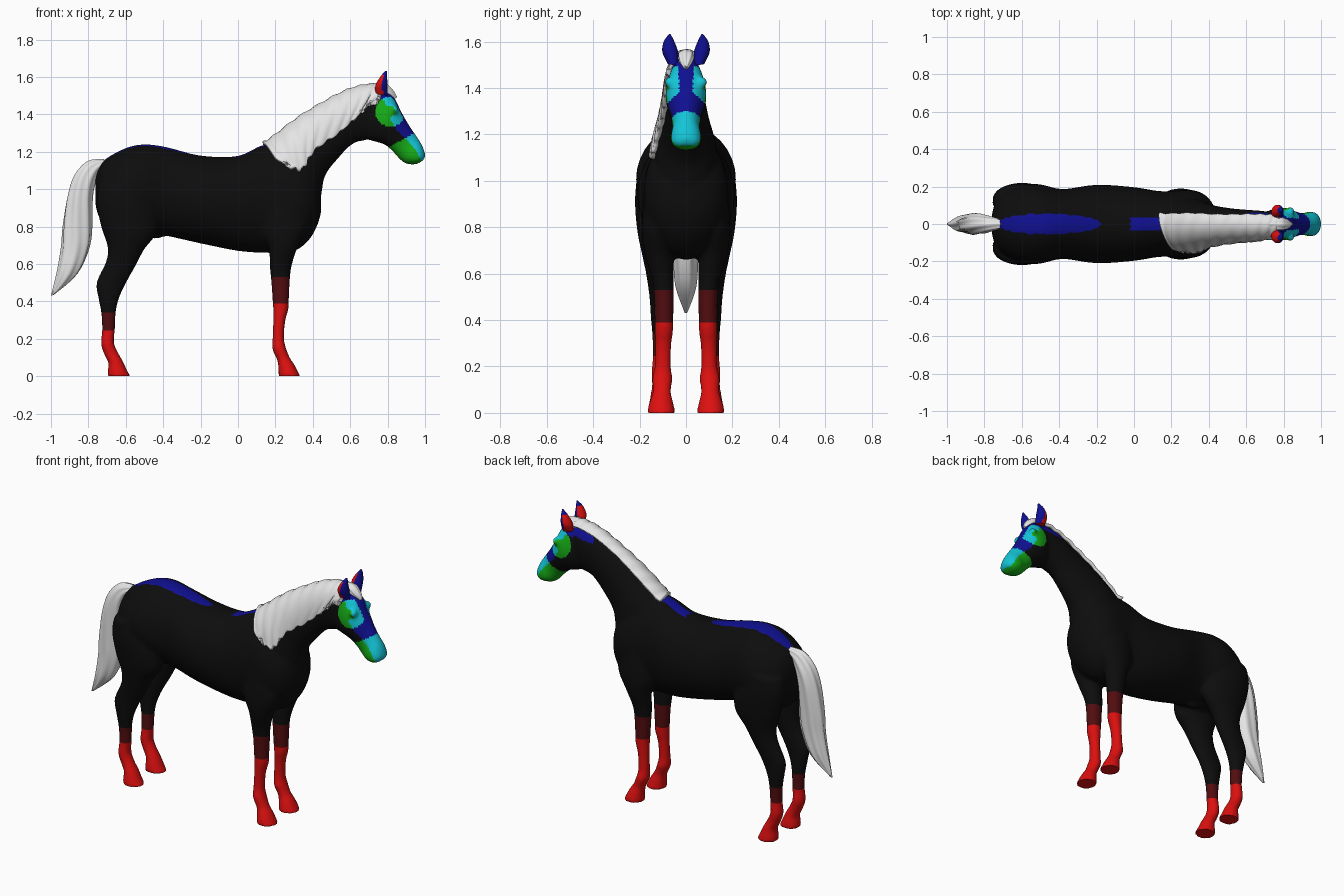
import bpy
import bmesh
from math import cos, sin, pi, sqrt, hypot, radians
from mathutils import Matrix, Vector
from mathutils.bvhtree import BVHTree

cube = bpy.data.objects.get("Cube")
if cube:
    bpy.data.objects.remove(cube, do_unlink=True)


def material(name, *rgb):
    mat = bpy.data.materials.new(name)
    mat.use_nodes = True
    mat.diffuse_color = (*rgb, 1)
    shader = mat.node_tree.nodes["Principled BSDF"]
    shader.inputs["Base Color"].default_value = (*rgb, 1)
    shader.inputs["Roughness"].default_value = 0.7
    return mat


PALETTE = [
    material("black coat", .004, .004, .004),
    material("red sock", .72, .005, .005),
    material("dark red band", .085, .004, .005),
    material("deep blue", .005, .005, .29),
    material("cyan patch", .007, .56, .68),
    material("green patch", .008, .41, .008),
    material("white hair", .78, .78, .78),
]
BLACK, RED, DARK, BLUE, CYAN, GREEN, WHITE = range(len(PALETTE))


def smooth_path(points, steps):
    """Catmull-Rom interpolation of tuples of any length."""
    ends = [points[0], *points, points[-1]]
    path = []
    for p, q, r, s in zip(ends, ends[1:], ends[2:], ends[3:]):
        for k in range(steps):
            t = k / steps
            path.append([.5 * (2 * b + (c - a) * t + (2 * a - 5 * b + 4 * c - d) * t * t
                               + (3 * b - a - 3 * c + d) * t ** 3)
                         for a, b, c, d in zip(p, q, r, s)])
    return path + [list(points[-1])]


def loft(bm, sections, side=1, sides=32, strands=0.0, steps=4):
    """Each section: top x, top z, bottom x, bottom z, half width, centre y."""
    rings = []
    for i, (ax, az, bx, bz, half, mid) in enumerate(smooth_path(sections, steps)):
        ring = []
        for k in range(sides):
            a = 2 * pi * k / sides
            r = 1 + strands * cos(7 * a + i * .25)
            u, v = cos(a) * r / 2, sin(a) * r
            ring.append(bm.verts.new(((ax + bx) / 2 + (ax - bx) * u,
                                      side * (mid + half * v),
                                      (az + bz) / 2 + (az - bz) * u)))
        rings.append(ring)
    for one, two in zip(rings, rings[1:]):
        for k in range(sides):
            n = (k + 1) % sides
            bm.faces.new((one[k], one[n], two[n], two[k]))
    bm.faces.new(rings[0])
    bm.faces.new(rings[-1])


def centred(sections):
    return [(*s, 0) for s in sections]


def make(name, bm, rule):
    """Turn a bmesh into an object, colouring each face by rule(centre, normal)."""
    bmesh.ops.recalc_face_normals(bm, faces=bm.faces)
    bm.normal_update()
    for f in bm.faces:
        f.material_index = rule(f.calc_center_median(), f.normal)
    mesh = bpy.data.meshes.new(name)
    for mat in PALETTE:
        mesh.materials.append(mat)
    bm.to_mesh(mesh)
    obj = bpy.data.objects.new(name, mesh)
    bpy.context.collection.objects.link(obj)
    return obj


def coat(c, n):
    x, y, z = c
    # socks
    if z < .6:
        low, high = (.39, .53) if x > 0 else (.245, .34)
        return RED if z < low else DARK if z < high else BLACK
    # face
    if x > .7 and z > 1.1:
        facing = n.x * .87 + n.z * .49
        muzzle = .49 * x - .87 * z > -.67
        eye = hypot(x - .815, z - 1.415) < .08 and abs(y) > .03
        if muzzle or eye:
            return CYAN if facing > .25 else GREEN
        if facing > .25 and x > .74:
            return BLUE
    # poll, croup and withers
    if z > 1.47 and x > .6 and n.z > .3:
        return BLUE
    if z > 1.1 and n.z > .3:
        croup = max(0, 1 - ((x + .46) / .28) ** 2)
        if abs(y) < .055 * sqrt(croup) or (-.02 < x < .16 and abs(y) < .035):
            return BLUE
    return BLACK


# barrel: x, top, bottom, half width
barrel = [(-.762, 1.06, .92, .03), (-.75, 1.10, .87, .09), (-.71, 1.16, .80, .16),
          (-.6, 1.22, .78, .21), (-.5, 1.24, .77, .212), (-.38, 1.225, .75, .187),
          (-.2, 1.18, .71, .21), (0, 1.178, .67, .197), (.15, 1.24, .66, .175),
          (.3, 1.2, .67, .183), (.38, 1.13, .73, .155), (.425, 1.05, .81, .1),
          (.445, .99, .88, .03)]
neck = [(.08, 1.18, .3, .75, .12), (.2, 1.27, .43, .93, .135), (.33, 1.37, .465, 1.07, .105),
        (.48, 1.46, .54, 1.17, .085), (.6, 1.52, .61, 1.24, .076),
        (.7, 1.545, .67, 1.26, .07), (.76, 1.545, .74, 1.27, .06)]
head = [(.72, 1.545, .66, 1.32, .05), (.78, 1.54, .69, 1.27, .075), (.835, 1.49, .75, 1.25, .088),
        (.87, 1.42, .79, 1.235, .08), (.91, 1.35, .83, 1.2, .064), (.95, 1.29, .86, 1.165, .058),
        (.982, 1.24, .895, 1.138, .066), (1, 1.19, .94, 1.132, .058), (.997, 1.16, .965, 1.138, .03)]
sheath = [(-.5, .82, -.5, .76, .03), (-.45, .82, -.45, .735, .035), (-.38, .82, -.38, .75, .03)]
fore_leg = [(.36, .95, .14, .95, .07, .11), (.37, .8, .13, .78, .07, .12),
            (.315, .68, .165, .68, .062, .115), (.285, .58, .17, .58, .047, .1),
            (.277, .5, .178, .5, .042, .095), (.272, .41, .184, .41, .041, .095),
            (.27, .36, .188, .36, .04, .095), (.252, .29, .188, .29, .035, .098),
            (.247, .2, .184, .2, .035, .1), (.257, .15, .184, .145, .044, .102),
            (.277, .1, .208, .09, .039, .104), (.3, .065, .215, .055, .047, .106),
            (.318, .03, .217, .025, .056, .107), (.336, -.005, .216, -.005, .06, .107)]
hind_leg = [(-.5, 1.05, -.745, 1.02, .09, .12), (-.44, .9, -.757, .93, .09, .13),
            (-.435, .77, -.732, .8, .08, .13), (-.5, .68, -.697, .69, .065, .125),
            (-.553, .58, -.707, .61, .051, .12), (-.603, .49, -.757, .5, .042, .115),
            (-.638, .41, -.747, .42, .039, .113), (-.653, .34, -.732, .34, .036, .11),
            (-.658, .25, -.727, .25, .035, .108), (-.663, .18, -.732, .17, .041, .108),
            (-.643, .13, -.712, .11, .039, .108), (-.615, .08, -.693, .07, .045, .108),
            (-.592, .03, -.697, .025, .054, .108), (-.572, -.005, -.698, -.005, .058, .108)]

# rough volumes, fused into one skin
rough = bmesh.new()
loft(rough, [(x, top, x, low, half, 0) for x, top, low, half in barrel])
for part in (neck, head, sheath):
    loft(rough, centred(part))
for side in (1, -1):
    loft(rough, fore_leg, side)
    loft(rough, hind_leg, side)
    bmesh.ops.create_uvsphere(rough, u_segments=16, v_segments=10, radius=.024,
                              matrix=Matrix.Translation((.835, side * .068, 1.425)))
draft = make("body_draft", rough, lambda c, n: BLACK)
fuse = draft.modifiers.new("fuse", 'REMESH')
fuse.mode = 'VOXEL'
fuse.voxel_size = .01
relax = draft.modifiers.new("relax", 'SMOOTH')
relax.factor = .5
relax.iterations = 6
bpy.context.view_layer.update()
fused = draft.evaluated_get(bpy.context.evaluated_depsgraph_get())
skin = bmesh.new()
skin.from_mesh(fused.to_mesh())
bpy.data.objects.remove(draft, do_unlink=True)

# level sock edges and flat soles
for level in (.245, .34, .39, .53):
    bmesh.ops.bisect_plane(skin, geom=skin.verts[:] + skin.edges[:] + skin.faces[:],
                           dist=.0001, plane_co=(0, 0, level), plane_no=(0, 0, 1))
for v in skin.verts:
    if v.co.z < .004:
        v.co.z = 0
body = make("body", skin, coat)

# ears
ear = [(.8, 1.5, .735, 1.51, .024, .055), (.8, 1.555, .735, 1.555, .034, .068),
       (.797, 1.6, .76, 1.6, .023, .073), (.797, 1.633, .788, 1.633, .003, .07)]
for side, name in ((1, "left_ear"), (-1, "right_ear")):
    bm = bmesh.new()
    loft(bm, ear, side, sides=20)
    make(name, bm, lambda c, n: BLUE if n.x > .1 or c.z > 1.605 else RED)

# tail and forelock
tail = [(-.715, 1.16, -.72, 1.12, .025), (-.8, 1.15, -.745, 1.08, .04),
        (-.87, 1.08, -.765, 1.03, .052), (-.91, .97, -.78, .95, .056),
        (-.935, .81, -.782, .82, .054), (-.945, .68, -.795, .69, .052),
        (-.968, .55, -.86, .545, .044), (-1, .43, -.985, .435, .006)]
forelock = [(.72, 1.565, .73, 1.52, .03), (.79, 1.563, .77, 1.51, .034),
            (.832, 1.525, .8, 1.495, .026), (.85, 1.492, .83, 1.475, .008)]
for name, part in (("tail", tail), ("forelock", forelock)):
    bm = bmesh.new()
    loft(bm, centred(part), sides=56, strands=.06)
    make(name, bm, lambda c, n: WHITE)

# mane: a rippled sheet laid over the crest, falling on the right side
tree = BVHTree.FromBMesh(skin)
stations = [(.14, 1.24, .26, 1.135), (.27, 1.33, .345, 1.11), (.42, 1.44, .42, 1.21),
            (.57, 1.52, .55, 1.295), (.7, 1.555, .65, 1.4), (.77, 1.55, .72, 1.49)]
bm = bmesh.new()
rows = []
for i, (cx, cz, lx, lz) in enumerate(smooth_path(stations, 10)):
    lz += .008 * sin(i * 1.3)
    strip = [(cx, .05, cz - .02), (cx, 0, cz),
             ((cx + lx) / 2, -.15, (cz + lz) / 2), (lx, -.16, lz)]
    row = []
    for j, point in enumerate(smooth_path(strip, 6)):
        spot, normal, _, _ = tree.find_nearest(Vector(point))
        row.append(bm.verts.new(spot + normal * (.012 + .003 * sin(i * 1.2 + j * .35))))
    rows.append(row)
for one, two in zip(rows, rows[1:]):
    for k in range(len(one) - 1):
        bm.faces.new((one[k], one[k + 1], two[k + 1], two[k]))
mane = make("mane", bm, lambda c, n: WHITE)
thick = mane.modifiers.new("thickness", 'SOLIDIFY')
thick.thickness = .02
thick.offset = 0

# smooth shading with crisp edges
for obj in bpy.context.collection.objects:
    obj.select_set(obj.type == 'MESH')
bpy.context.view_layer.objects.active = body
bpy.ops.object.shade_smooth_by_angle(angle=radians(50))
